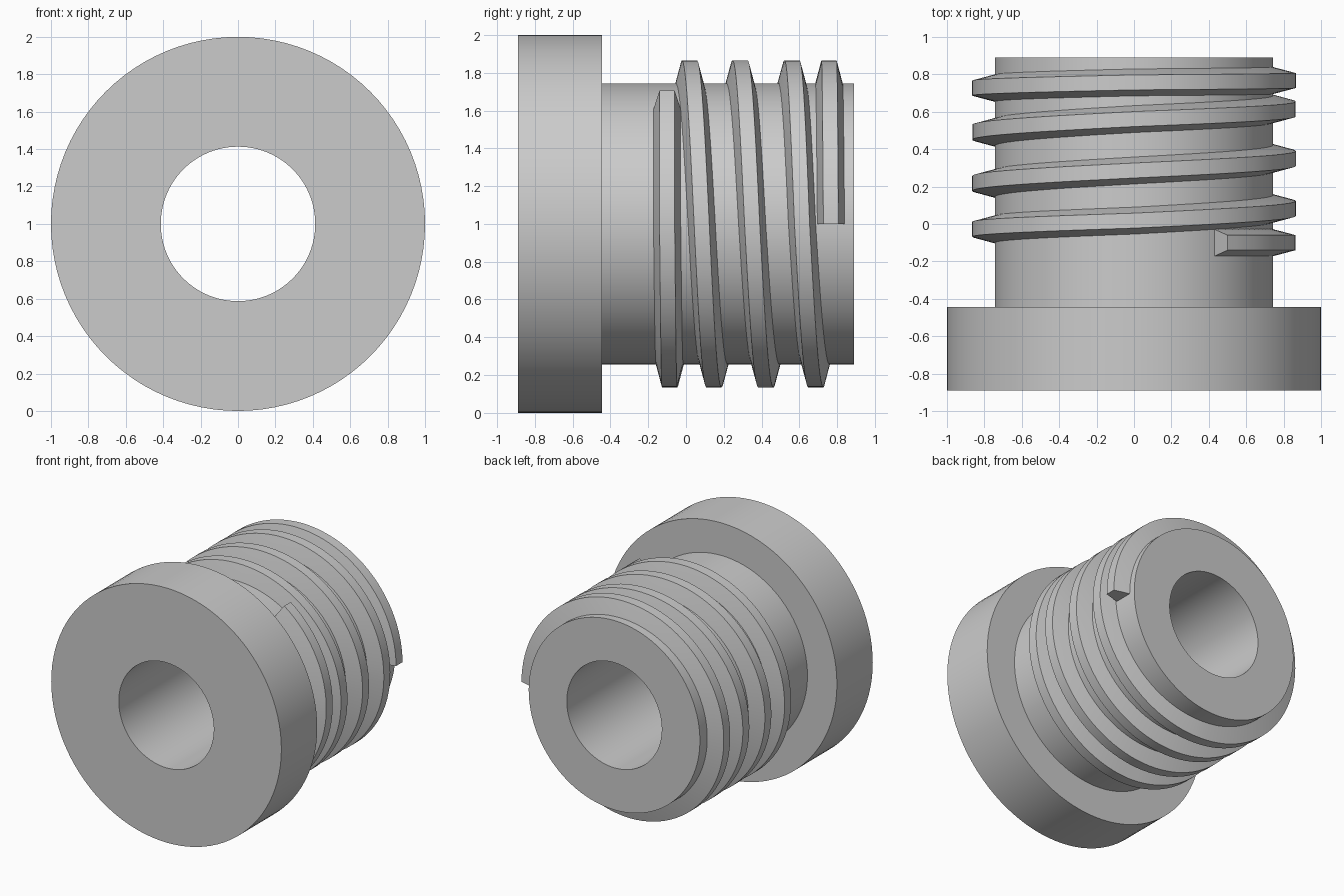
import bpy, bmesh
from math import sin, cos, radians, pi

if "Cube" in bpy.data.objects:
    bpy.data.objects.remove(bpy.data.objects["Cube"])

SEG = 96  # sides around the plug


def finish(bm, name):
    bmesh.ops.recalc_face_normals(bm, faces=bm.faces)
    me = bpy.data.meshes.new(name)
    bm.to_mesh(me)
    bm.free()
    ob = bpy.data.objects.new(name, me)
    bpy.context.collection.objects.link(ob)
    bpy.ops.object.select_all(action='DESELECT')
    ob.select_set(True)
    bpy.context.view_layer.objects.active = ob
    bpy.ops.object.shade_smooth_by_angle(angle=radians(30))
    return ob


def sweep(name, rings, closed):
    """Skin a list of rings of points; loop it round or cap the ends."""
    bm = bmesh.new()
    vs = [[bm.verts.new(p) for p in ring] for ring in rings]
    n, m = len(vs), len(vs[0])
    for i in range(n if closed else n - 1):
        a, b = vs[i], vs[(i + 1) % n]
        for j in range(m):
            k = (j + 1) % m
            bm.faces.new((a[j], a[k], b[k], b[j]))
    if not closed:
        bm.faces.new(vs[0])
        bm.faces.new(vs[-1])
    return finish(bm, name)


def point(r, y, a):
    return (r * cos(a), y, 1 + r * sin(a))


# Flanged plug body with through bore: (radius, y) outline turned about y
outline = [(0.413, -0.89), (1.0, -0.89), (1.0, -0.445),
           (0.744, -0.445), (0.744, 0.89), (0.413, 0.89)]
sweep("plug_body", [[point(r, y, 2 * pi * i / SEG) for r, y in outline]
                    for i in range(SEG)], True)

# Thread: centre y at each quarter turn, eased flat at start and end
quarters = [-0.10, -0.087, -0.028, 0.018, 0.083, 0.148, 0.217, 0.286, 0.350,
            0.423, 0.490, 0.561, 0.614, 0.688, 0.727, 0.757, 0.767]


def thread_y(deg):
    t = max(0.0, deg / 90)
    i = min(int(t), len(quarters) - 2)
    return quarters[i] + (quarters[i + 1] - quarters[i]) * (t - i)


section = [(0.735, -0.074), (0.744, -0.072), (0.865, -0.04),
           (0.865, 0.04), (0.744, 0.072), (0.735, 0.074)]
START, END, STEPS = -54.7, 1440.0, 400
rings = []
for s in range(STEPS + 1):
    d = START + (END - START) * s / STEPS
    rings.append([point(r, thread_y(d) + w, radians(-d)) for r, w in section])
sweep("screw_thread", rings, False)
